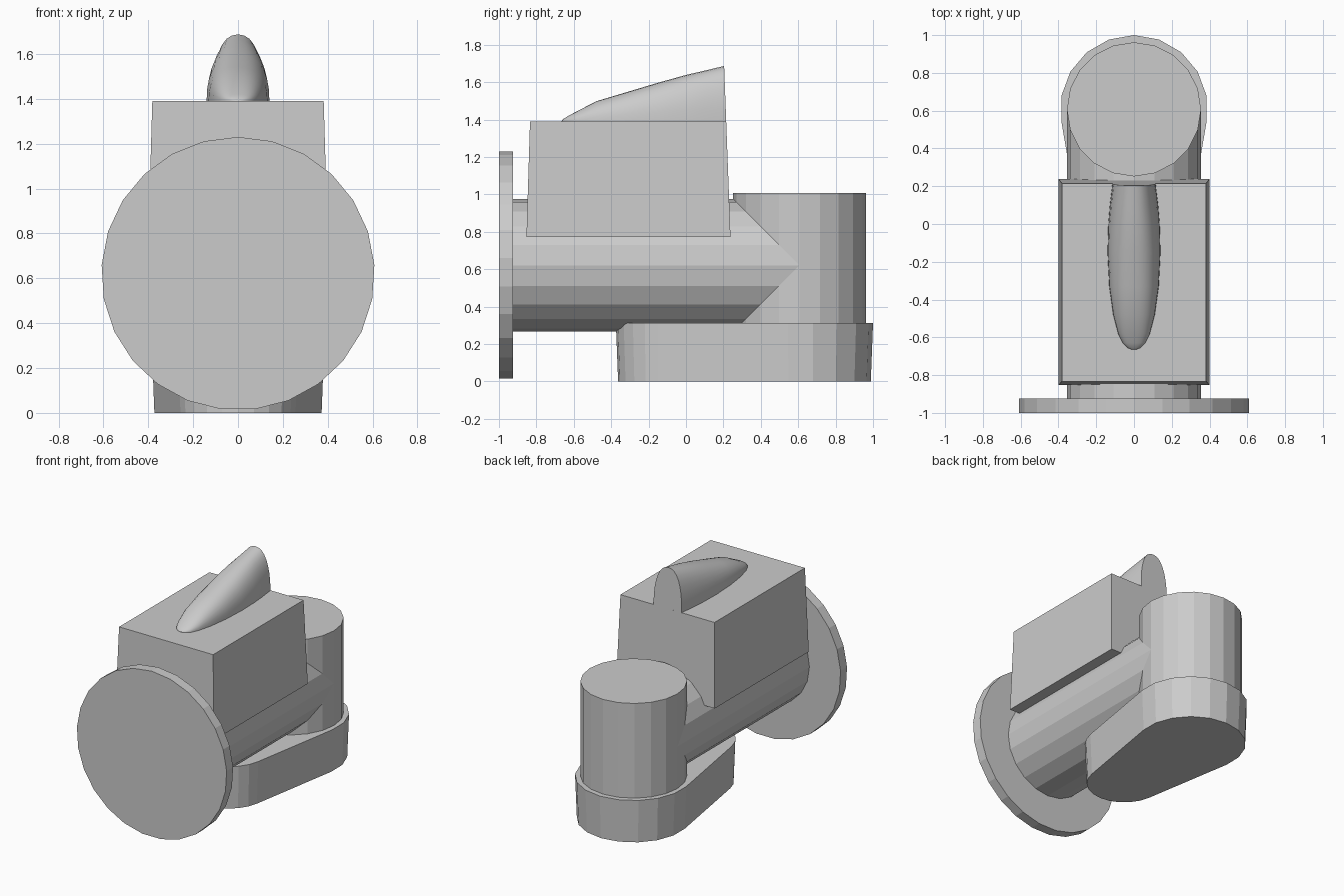
import bpy, bmesh
from math import sin, cos, pi, radians, asin

if "Cube" in bpy.data.objects:
    bpy.data.objects.remove(bpy.data.objects["Cube"])


def loft(name, rings):
    """Skin a list of equal-length closed rings and cap both ends."""
    bm = bmesh.new()
    vr = [[bm.verts.new(p) for p in ring] for ring in rings]
    n = len(vr[0])
    for a, b in zip(vr, vr[1:]):
        for i in range(n):
            j = (i + 1) % n
            bm.faces.new((a[i], a[j], b[j], b[i]))
    bm.faces.new(vr[0])
    bm.faces.new(vr[-1])
    bmesh.ops.recalc_face_normals(bm, faces=bm.faces)
    me = bpy.data.meshes.new(name)
    bm.to_mesh(me)
    bm.free()
    ob = bpy.data.objects.new(name, me)
    bpy.context.collection.objects.link(ob)
    return ob


def circle(r, n):
    return [(r * sin(2 * pi * i / n), r * cos(2 * pi * i / n)) for i in range(n)]


def rod_y(name, r, n, z, y0, y1):
    return loft(name, [[(u, y, z + v) for u, v in circle(r, n)] for y in (y0, y1)])


# Round end flange, horizontal pipe and upright cylinder
AXIS = 0.621
rod_y("end_flange", 0.609, 25, AXIS, -1.0, -0.925)
rod_y("horizontal_pipe", 0.355, 20, AXIS, -0.93, 0.605)
loft("upright_cylinder", [[(u, 0.607 + v, z) for u, v in circle(0.355, 20)]
                          for z in (0.3, 1.008)])


# Drafted foot: a big round at the back narrowing to a small round in front
def foot_ring(z, inset):
    big, small, yb, yf = 0.39, 0.272, 0.61, -0.103
    a = asin((big - small) / (yb - yf))
    pts = []
    for r, yc, t0, t1 in ((big, yb, -a, pi + a), (small, yf, pi + a, 2 * pi - a)):
        for i in range(11):
            t = t0 + (t1 - t0) * i / 10
            pts.append(((r - inset) * cos(t), yc + (r - inset) * sin(t), z))
    return pts


loft("foot", [foot_ring(0, 0.012), foot_ring(0.313, 0)])


# Drafted block on top of the pipe
def block_ring(x, y0, y1, z):
    return [(-x, y0, z), (x, y0, z), (x, y1, z), (-x, y1, z)]


loft("upper_block", [block_ring(0.4, -0.853, 0.238, 0.772),
                     block_ring(0.382, -0.834, 0.215, 1.39)])

# Rising rounded fin, cut flush with the back of the block
# stations: y, base half width, ridge height
stations = [(-0.665, 0.012, 0.003), (-0.655, 0.035, 0.014), (-0.63, 0.06, 0.03),
            (-0.58, 0.084, 0.056), (-0.48, 0.11, 0.108), (-0.33, 0.131, 0.153),
            (-0.15, 0.14, 0.207), (0.0, 0.136, 0.249), (0.1, 0.128, 0.272),
            (0.215, 0.114, 0.297)]
rings = []
for y, w, h in stations:
    lean = 0.037 if y > 0.2 else 0
    ring = [(w, y, 1.385)]
    for i in range(17):
        t = pi * i / 16
        c, s = cos(t), max(sin(t), 0)
        x = w * (1 if c > 0 else -1) * abs(c) ** 0.85
        z = h * s ** 0.85
        ring.append((x, y - lean * z, 1.39 + z))
    ring.append((-w, y, 1.385))
    rings.append(ring)
fin = loft("top_fin", rings)
bpy.context.view_layer.objects.active = fin
fin.select_set(True)
bpy.ops.object.shade_smooth_by_angle(angle=radians(35))
